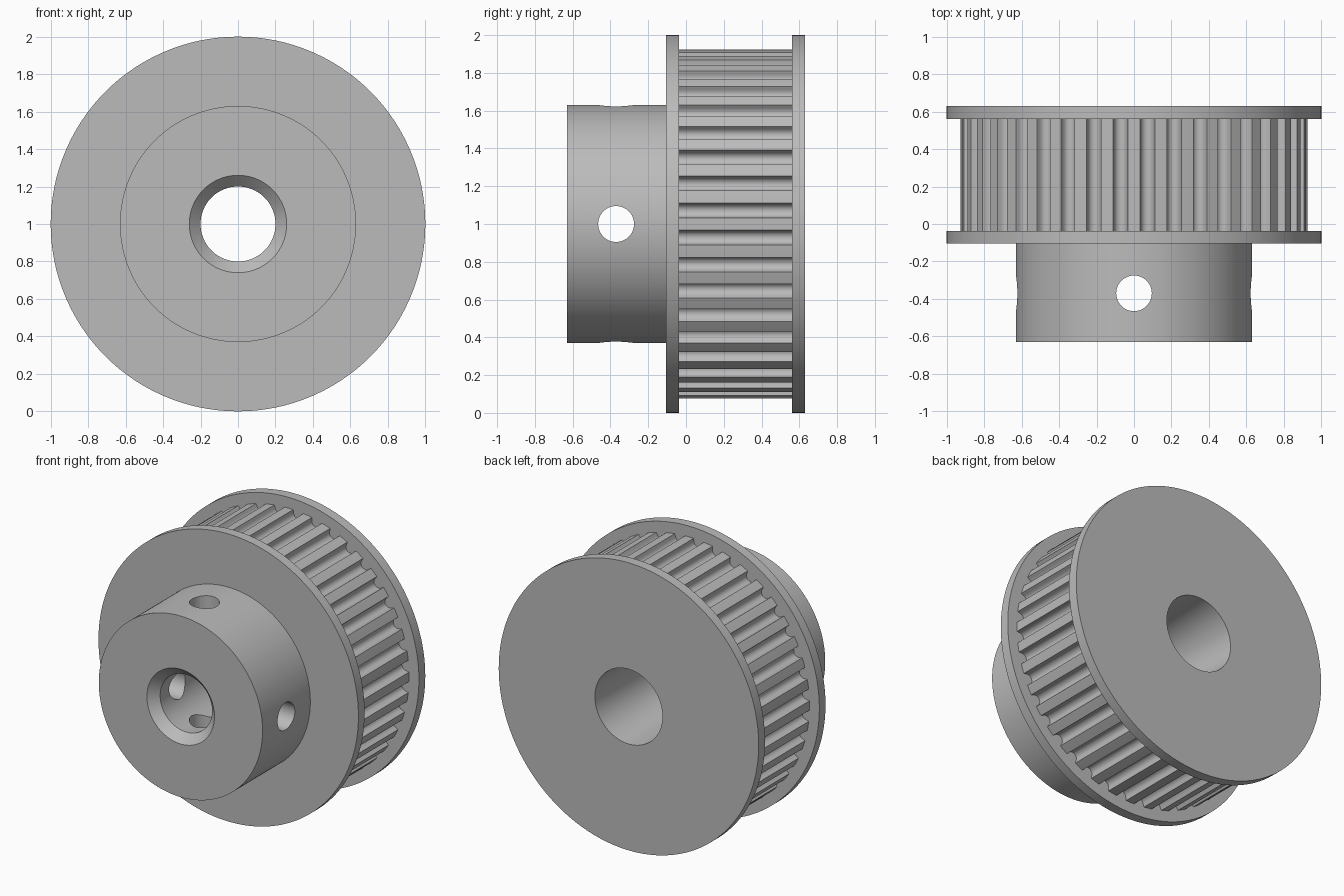
import bpy, bmesh, math

if "Cube" in bpy.data.objects:
    bpy.data.objects.remove(bpy.data.objects["Cube"])

TEETH = 40
TIP_R = 0.925                    # tooth tip radius
GROOVE_C, GROOVE_R = 0.908, 0.036  # rounded groove centre radius and size
AXIS_Z = 1.0

steel = bpy.data.materials.new("machined_grey")
steel.diffuse_color = (0.5, 0.5, 0.5, 1)
steel.use_nodes = True
steel.node_tree.nodes["Principled BSDF"].inputs["Base Color"].default_value = steel.diffuse_color

# One tooth pitch as (angle, radius), starting at the middle of a tooth tip
half = math.pi / TEETH
lip = 0.040 / TIP_R
pitch = [(0, TIP_R), (half - lip, TIP_R)]
for i in range(9):
    a = math.radians(-90 + 22.5 * i)
    t, r = GROOVE_R * math.sin(a), GROOVE_C - GROOVE_R * math.cos(a)
    pitch.append((half + math.atan2(t, r), math.hypot(t, r)))
pitch.append((half + lip, TIP_R))
gear = [(a + 2 * half * k, r) for k in range(TEETH) for a, r in pitch]

# Section along the axis (y, radius); None means the toothed outline
section = [
    (-0.63, 0.26), (-0.63, 0.63),                   # hub face
    (-0.105, 0.63), (-0.105, 1.0), (-0.037, 1.0),   # front flange
    (-0.037, None), (0.56, None),                   # toothed rim
    (0.56, 1.0), (0.63, 1.0),                       # rear flange
    (0.63, 0.26), (-0.57, 0.20),                    # tapered bore, front chamfer
]

bm = bmesh.new()
rings = []
for y, radius in section:
    rings.append([bm.verts.new((q * math.sin(a), y, AXIS_Z + q * math.cos(a)))
                  for a, r in gear for q in [r if radius is None else radius]])
n = len(gear)
for k, ring in enumerate(rings):
    nxt = rings[(k + 1) % len(rings)]
    for i in range(n):
        j = (i + 1) % n
        bm.faces.new((ring[i], ring[j], nxt[j], nxt[i]))
bmesh.ops.recalc_face_normals(bm, faces=bm.faces)
mesh = bpy.data.meshes.new("toothed_pulley")
bm.to_mesh(mesh)
bm.free()
mesh.materials.append(steel)
pulley = bpy.data.objects.new("toothed_pulley", mesh)
bpy.context.collection.objects.link(pulley)

# Set screw holes drilled through the hub, vertical and sideways
for name, rot in (("vertical_drill", (0, 0, 0)), ("sideways_drill", (0, math.pi / 2, 0))):
    bpy.ops.mesh.primitive_cylinder_add(vertices=48, radius=0.095, depth=1.6,
                                        location=(0, -0.37, AXIS_Z), rotation=rot)
    drill = bpy.context.object
    drill.name = name
    drill.hide_render = True
    drill.data.materials.append(steel)
    cut = pulley.modifiers.new(name, 'BOOLEAN')
    cut.operation = 'DIFFERENCE'
    cut.solver = 'EXACT'
    cut.object = drill
    bpy.context.view_layer.objects.active = pulley
    bpy.ops.object.modifier_apply(modifier=name)
    bpy.data.objects.remove(drill, do_unlink=True)

# Smooth round surfaces, crisp machined edges
bpy.ops.object.select_all(action='DESELECT')
pulley.select_set(True)
bpy.context.view_layer.objects.active = pulley
bpy.ops.object.shade_smooth_by_angle(angle=math.radians(30))
